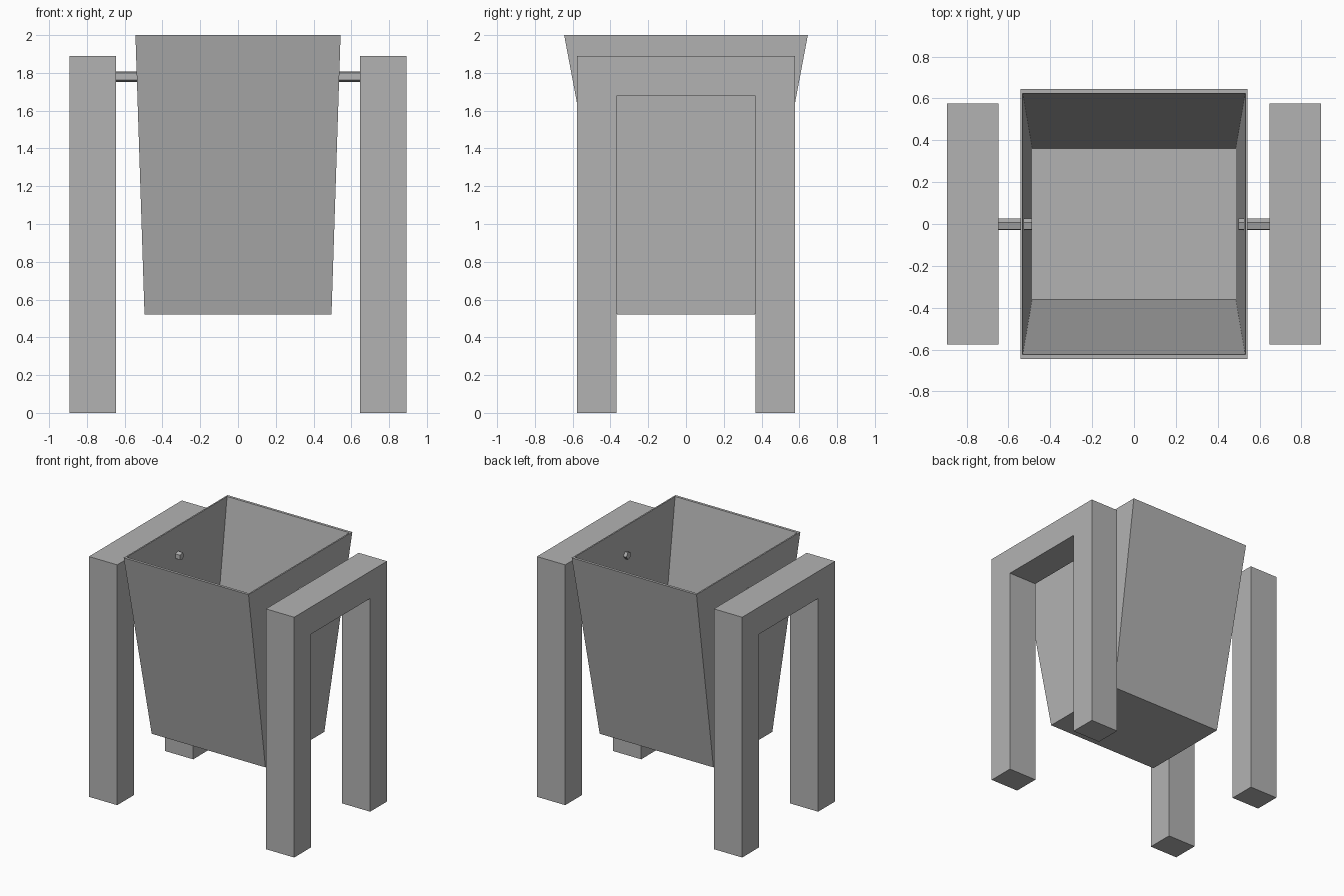
import bpy, bmesh
from math import cos, sin, radians

if "Cube" in bpy.data.objects:
    bpy.data.objects.remove(bpy.data.objects["Cube"])

# Mid grey shared by every part
grey = bpy.data.materials.new("mid_grey")
grey.diffuse_color = (0.45, 0.45, 0.45, 1)
grey.use_nodes = True
grey.node_tree.nodes["Principled BSDF"].inputs["Base Color"].default_value = grey.diffuse_color


def make_object(name, bm):
    bmesh.ops.recalc_face_normals(bm, faces=bm.faces)
    mesh = bpy.data.meshes.new(name)
    bm.to_mesh(mesh)
    bm.free()
    mesh.materials.append(grey)
    obj = bpy.data.objects.new(name, mesh)
    bpy.context.collection.objects.link(obj)
    return obj


def extrude_x(name, profile, x0, x1):
    """Extrude a (y, z) outline from x0 to x1."""
    bm = bmesh.new()
    face = bm.faces.new([bm.verts.new((x0, y, z)) for y, z in profile])
    ext = bmesh.ops.extrude_face_region(bm, geom=[face], use_keep_orig=True)
    verts = [v for v in ext["geom"] if isinstance(v, bmesh.types.BMVert)]
    bmesh.ops.translate(bm, verts=verts, vec=(x1 - x0, 0, 0))
    return make_object(name, bm)


# Arched side frames
arch = [(-0.577, 0), (-0.367, 0), (-0.367, 1.677), (0.367, 1.677),
        (0.367, 0), (0.577, 0), (0.577, 1.89), (-0.577, 1.89)]
extrude_x("left_frame", arch, -0.893, -0.647)
extrude_x("right_frame", arch, 0.647, 0.893)

# Five-sided pivot pins through the bucket walls
pin = [(-0.003 + 0.03 * cos(radians(70 + 72 * i)), 1.78 + 0.03 * sin(radians(70 + 72 * i)))
       for i in range(5)]
extrude_x("left_pivot_pin", pin, -0.66, -0.487)
extrude_x("right_pivot_pin", pin, 0.50, 0.66)

# Tapered open bucket: outer bottom, outer rim, inner rim, inner floor
bm = bmesh.new()
rings = []
for hx, hy, z in [(0.495, 0.366, 0.522), (0.543, 0.645, 2.0),
                  (0.532, 0.624, 2.0), (0.487, 0.361, 0.55)]:
    rings.append([bm.verts.new((sx * hx, sy * hy, z))
                  for sx, sy in ((-1, -1), (1, -1), (1, 1), (-1, 1))])
for a, b in zip(rings, rings[1:]):
    for i in range(4):
        j = (i + 1) % 4
        bm.faces.new((a[i], a[j], b[j], b[i]))
bm.faces.new(rings[0])
bm.faces.new(rings[-1])
make_object("bucket", bm)
